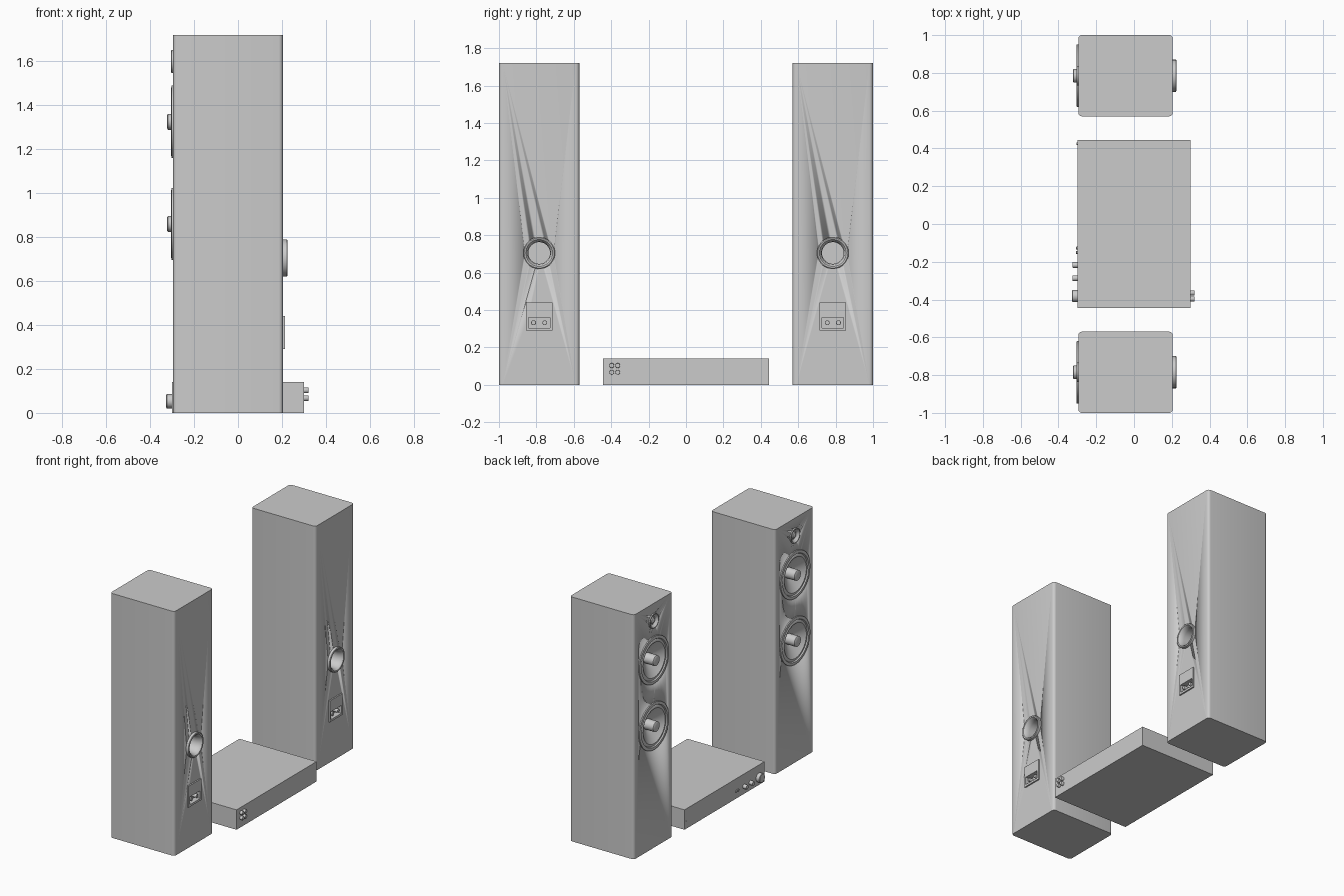
import bpy, bmesh, math
from mathutils import Vector

if "Cube" in bpy.data.objects:
    bpy.data.objects.remove(bpy.data.objects["Cube"])

grey = bpy.data.materials.new("plain grey")
grey.use_nodes = True
grey.diffuse_color = (0.6, 0.6, 0.6, 1)
grey.node_tree.nodes["Principled BSDF"].inputs["Base Color"].default_value = grey.diffuse_color


def finish(name, bm, smooth=True):
    bmesh.ops.recalc_face_normals(bm, faces=bm.faces)
    mesh = bpy.data.meshes.new(name)
    bm.to_mesh(mesh)
    bm.free()
    mesh.materials.append(grey)
    ob = bpy.data.objects.new(name, mesh)
    bpy.context.collection.objects.link(ob)
    bpy.ops.object.select_all(action="DESELECT")
    ob.select_set(True)
    bpy.context.view_layer.objects.active = ob
    if smooth:
        bpy.ops.object.shade_smooth_by_angle(angle=math.radians(35))
    return ob


def box(name, low, high, round_upright=0):
    low, high = Vector(low), Vector(high)
    bm = bmesh.new()
    bmesh.ops.create_cube(bm, size=1)
    for v in bm.verts:
        v.co = (low + high) / 2 + v.co * (high - low)
    if round_upright:
        upright = [e for e in bm.edges
                   if abs(e.verts[0].co.z - e.verts[1].co.z) > 0.01]
        bmesh.ops.bevel(bm, geom=upright, offset=round_upright, segments=5,
                        profile=0.5, affect="EDGES")
    return finish(name, bm, bool(round_upright))


def lathe(name, profile, x, y, z, facing, sides=48):
    """Spin (radius, outward depth) points round an axis along x."""
    bm = bmesh.new()
    verts = [bm.verts.new((x + facing * d, y, z + r)) for r, d in profile]
    edges = [bm.edges.new(pair) for pair in zip(verts, verts[1:])]
    bmesh.ops.spin(bm, geom=verts + edges, cent=(x, y, z), axis=(1, 0, 0),
                   angle=math.tau, steps=sides, use_duplicate=False)
    bmesh.ops.remove_doubles(bm, verts=bm.verts, dist=0.0001)
    return finish(name, bm)


def disc(name, radius, depth, x, y, z, facing, sides=24):
    rim = radius * 0.9
    return lathe(name, [(0, 0), (radius, 0), (radius, depth * 0.9),
                        (rim, depth), (0, depth)], x, y, z, facing, sides)


def cut(target, cutter):
    mod = target.modifiers.new("opening", "BOOLEAN")
    mod.operation = "DIFFERENCE"
    mod.object = cutter
    bpy.context.view_layer.objects.active = target
    bpy.ops.object.modifier_apply(modifier=mod.name)


FRONT, BACK = -0.295, 0.205

# Driver and port profiles, from the outer rim inwards
WOOFER = [(0.165, -0.005), (0.165, 0.008), (0.145, 0.01), (0.14, 0.002),
          (0.132, 0.007), (0.122, 0.007), (0.114, 0), (0.075, -0.025),
          (0.036, -0.05), (0.036, 0.024), (0.03, 0.028), (0, 0.028)]
TWEETER = [(0.052, -0.005), (0.052, 0.008), (0.046, 0.01), (0.03, -0.008),
           (0.022, -0.008), (0.018, 0), (0.01, 0.004), (0, 0.006)]
PORT = [(0.085, -0.005), (0.085, 0.017), (0.08, 0.02), (0.072, 0.018),
        (0.062, 0.005), (0.058, -0.02), (0.058, -0.15), (0, -0.15)]


def speaker(side, y):
    cabinet = box(side + "_cabinet", (FRONT, y - 0.215, 0),
                  (BACK, y + 0.215, 1.72), 0.02)
    panel = box(side + "_terminal_panel", (BACK - 0.01, y - 0.07, 0.29),
                (BACK + 0.01, y + 0.07, 0.44))

    # Openings for the drivers, port and terminals
    cutters = []
    for r, deep, x, z in ((0.155, 0.07, FRONT, 1.325), (0.155, 0.07, FRONT, 0.86),
                          (0.048, 0.03, FRONT, 1.6), (0.08, 0.17, BACK, 0.705)):
        inward = 1 if x == FRONT else -1
        c = lathe("cutter", [(0, -0.05), (r, -0.05), (r, deep), (0, deep)],
                  x, y, z, inward)
        cut(cabinet, c)
        cutters.append(c)
    slot = box("cutter", (BACK - 0.03, y - 0.058, 0.305),
               (BACK + 0.05, y + 0.058, 0.36))
    cut(cabinet, slot)
    cut(panel, slot)
    for c in cutters + [slot]:
        bpy.data.objects.remove(c)

    # Drivers on the baffle
    lathe(side + "_tweeter", TWEETER, FRONT, y, 1.6, -1)
    for label, z in (("upper", 1.325), ("lower", 0.86)):
        lathe(f"{side}_{label}_woofer", WOOFER, FRONT, y, z, -1, 64)

    # Port and binding posts at the rear
    lathe(side + "_port", PORT, BACK, y, 0.705, 1)
    for label, dy in (("inner", -0.03), ("outer", 0.03)):
        disc(f"{side}_{label}_post", 0.013, 0.036, BACK - 0.03, y + dy, 0.332, 1)


speaker("near", -0.785)
speaker("far", 0.785)

# Amplifier between the speakers
box("amplifier_case", (-0.3, -0.445, 0), (0.3, 0.445, 0.14))
for name, r, depth, y in (("volume_knob", 0.032, 0.027, -0.382),
                          ("treble_knob", 0.015, 0.026, -0.287),
                          ("bass_knob", 0.015, 0.026, -0.217),
                          ("left_button", 0.008, 0.006, -0.15),
                          ("right_button", 0.008, 0.006, -0.128),
                          ("power_light", 0.006, 0.004, 0.425)):
    disc(name, r, depth, -0.3, y, 0.053, -1)
for y in (-0.365, -0.397):
    for z in (0.067, 0.103):
        disc("output_socket", 0.013, 0.02, 0.3, y, z, 1)
